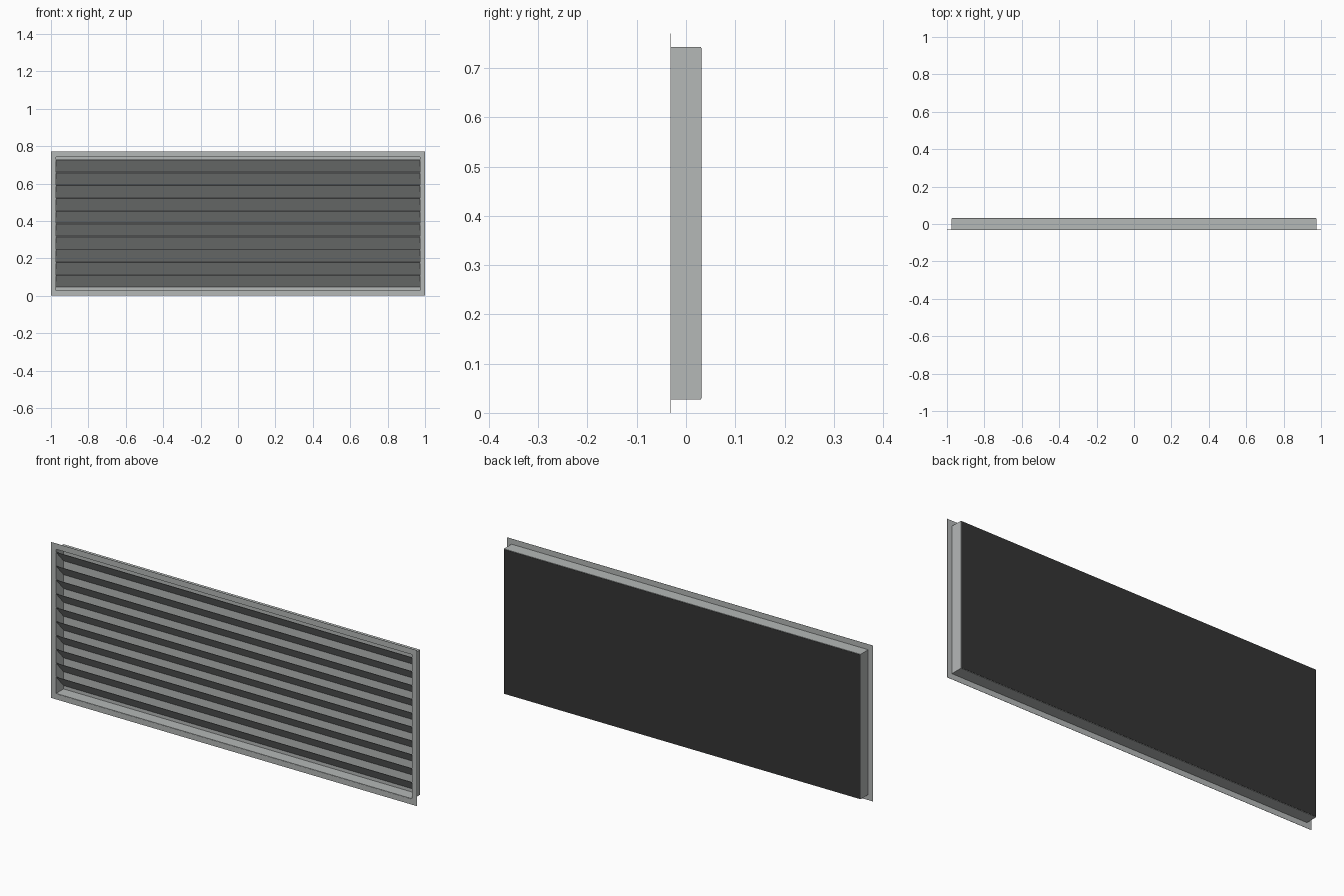
import bpy, bmesh, math

if "Cube" in bpy.data.objects:
    bpy.data.objects.remove(bpy.data.objects["Cube"])

W, H, D = 1.0, 0.77, 0.031        # half width, height, half depth
IX, Z0, Z1 = 0.975, 0.027, 0.743  # duct half width, bottom, top
T = 0.002                         # sheet thickness


def material(name, rgb):
    m = bpy.data.materials.new(name)
    m.diffuse_color = (*rgb, 1)
    m.use_nodes = True
    m.node_tree.nodes["Principled BSDF"].inputs["Base Color"].default_value = m.diffuse_color
    return m


metal = material("grey_metal", (0.46, 0.48, 0.475))
dark = material("dark_backing", (0.035, 0.035, 0.035))


def extrude_profile(name, pts, depth_vec, mat):
    """Closed polygon swept along a vector."""
    bm = bmesh.new()
    face = bm.faces.new([bm.verts.new(p) for p in pts])
    res = bmesh.ops.extrude_face_region(bm, geom=[face], use_keep_orig=True)
    verts = [v for v in res["geom"] if isinstance(v, bmesh.types.BMVert)]
    bmesh.ops.translate(bm, verts=verts, vec=depth_vec)
    bmesh.ops.recalc_face_normals(bm, faces=bm.faces)
    me = bpy.data.meshes.new(name)
    bm.to_mesh(me)
    bm.free()
    me.materials.append(mat)
    ob = bpy.data.objects.new(name, me)
    bpy.context.collection.objects.link(ob)
    return ob


def box(name, x0, x1, y0, y1, z0, z1, mat):
    pts = [(x0, y0, z0), (x1, y0, z0), (x1, y0, z1), (x0, y0, z1)]
    return extrude_profile(name, pts, (0, y1 - y0, 0), mat)


def ring(name, hw, z0, z1, b, y0, y1):
    """Rectangular frame of four bars with border width b."""
    box(name + "_bottom", -hw, hw, y0, y1, z0, z0 + b, metal)
    box(name + "_top", -hw, hw, y0, y1, z1 - b, z1, metal)
    box(name + "_left", -hw, -hw + b, y0, y1, z0 + b, z1 - b, metal)
    box(name + "_right", hw - b, hw, y0, y1, z0 + b, z1 - b, metal)


# Thin front flange and the duct frame behind it
ring("flange", W, 0, H, W - IX + T, -D, -D + 0.001)
ring("duct", IX, Z0, Z1, T, -D + 0.001, D - 0.001)

# Closed back: grey inside, dark outside
box("back_plate", -IX + T, IX - T, D - 0.003, D - 0.001, Z0 + T, Z1 - T, metal)
box("back_cover", -IX + T, IX - T, D - 0.001, D, Z0 + T, Z1 - T, dark)

# Ten slanted slats, high at the front and low at the back
PITCH, DROP = 0.0685, 0.064
for i in range(10):
    z = 0.728 - PITCH * i
    x, yf, yb = -IX + T, -D + 0.001, D - 0.003
    pts = [(x, yf, z), (x, yf, z - T), (x, yb, z - DROP - T), (x, yb, z - DROP)]
    extrude_profile(f"slat_{i + 1}", pts, (2 * (IX - T), 0, 0), metal)
